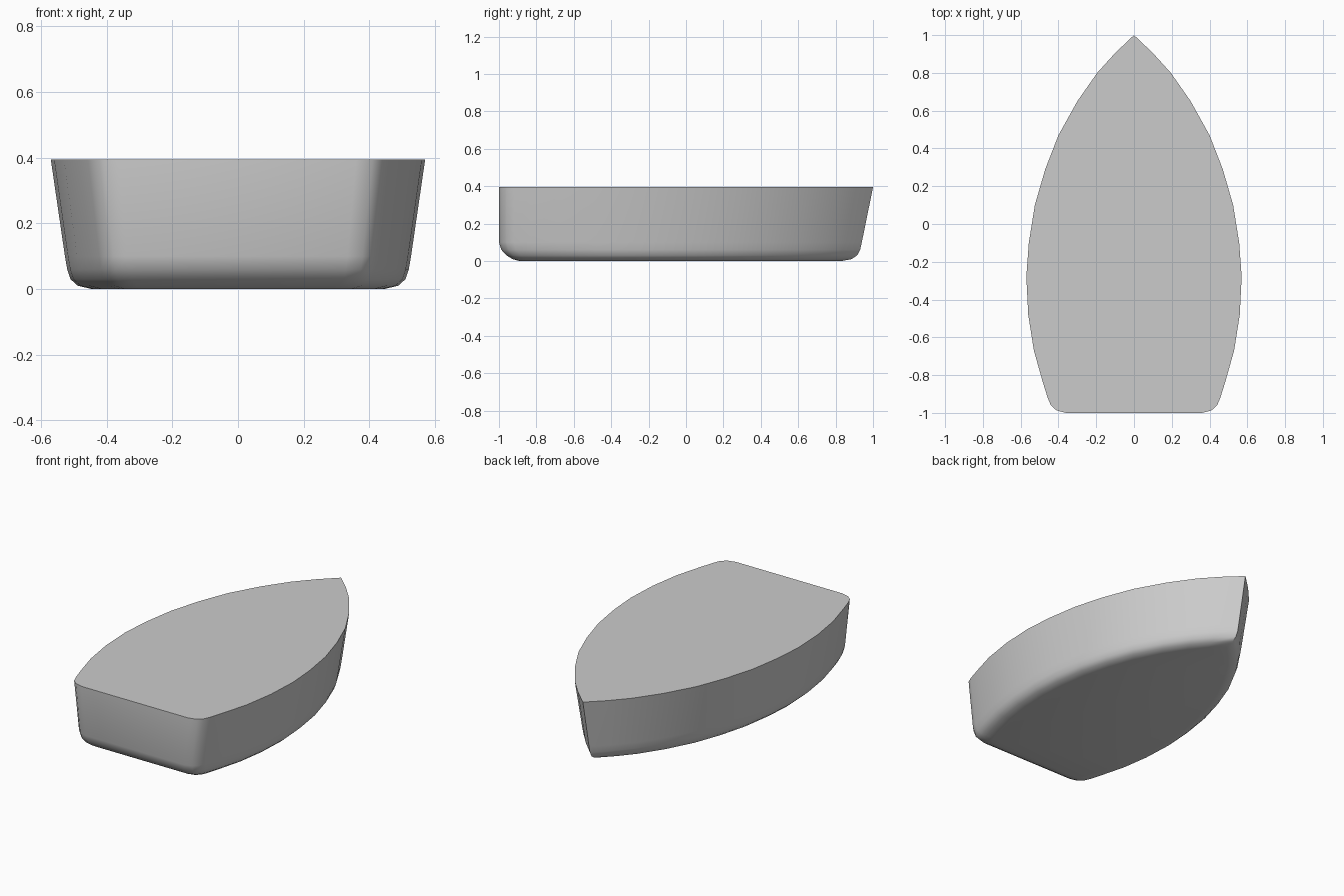
import bpy, bmesh, math

cube = bpy.data.objects.get("Cube")
if cube:
    bpy.data.objects.remove(cube)

# Plain grey hull paint
grey = bpy.data.materials.new("hull_grey")
grey.use_nodes = True
colour = (0.6, 0.6, 0.6, 1)
grey.diffuse_color = colour
grey.node_tree.nodes["Principled BSDF"].inputs["Base Color"].default_value = colour

# Half deck outline from bow tip to transom corner
half = [(0, 1), (.1, .905), (.195, .8), (.3, .65), (.4, .47), (.47, .29),
        (.525, .1), (.557, -.1), (.57, -.28), (.56, -.48), (.53, -.67),
        (.485, -.83), (.457, -.92), (.44, -.96), (.41, -.987), (.36, -1)]
outline = half + [(-x, y) for x, y in reversed(half[1:])]
MID = -.28

# Sections from deck to keel: height, half width, bow y, stern y
sections = [(.395, .57, 1, -1), (.1, .527, .94, -1), (.06, .52, .931, -.987),
            (.03, .51, .915, -.96), (.01, .488, .885, -.927), (0, .445, .83, -.89)]


def ring(bm, z, width, bow, stern):
    """One outline scaled to a section's width, bow and stern."""
    verts = []
    for x, y in outline:
        end, limit = (bow, 1) if y > MID else (stern, -1)
        new_y = MID + (y - MID) * (end - MID) / (limit - MID)
        verts.append(bm.verts.new((x * width / .57, new_y, z)))
    return verts


# Loft the closed hull
bm = bmesh.new()
rings = [ring(bm, *s) for s in sections]
n = len(outline)
for upper, lower in zip(rings, rings[1:]):
    for i in range(n):
        j = (i + 1) % n
        bm.faces.new((upper[i], upper[j], lower[j], lower[i]))
bm.faces.new(rings[0])
bm.faces.new(rings[-1])
bmesh.ops.recalc_face_normals(bm, faces=bm.faces)
mesh = bpy.data.meshes.new("boat_hull")
bm.to_mesh(mesh)
bm.free()

hull = bpy.data.objects.new("boat_hull", mesh)
mesh.materials.append(grey)
bpy.context.collection.objects.link(hull)
bpy.context.view_layer.objects.active = hull
hull.select_set(True)
bpy.ops.object.shade_smooth_by_angle(angle=math.radians(45))
